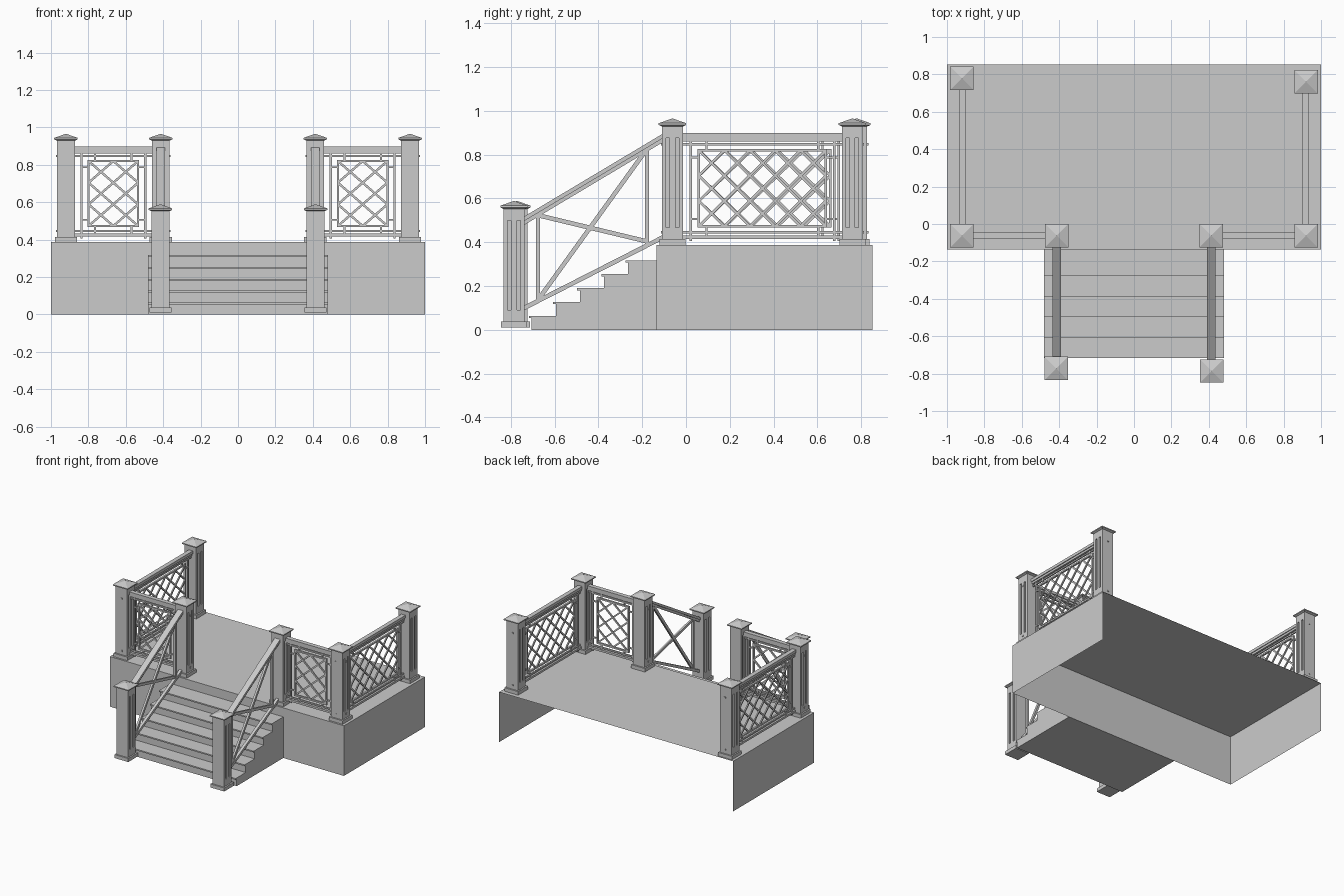
import bpy, bmesh, math
from mathutils import Vector

if "Cube" in bpy.data.objects:
    bpy.data.objects.remove(bpy.data.objects["Cube"])

grey = bpy.data.materials.new("plain_grey")
grey.diffuse_color = (0.6, 0.6, 0.6, 1)
grey.use_nodes = True
grey.node_tree.nodes["Principled BSDF"].inputs["Base Color"].default_value = grey.diffuse_color
X, Y, Z = Vector((1, 0, 0)), Vector((0, 1, 0)), Vector((0, 0, 1))


def finish(name, bm, fix=True):
    if fix:
        bmesh.ops.recalc_face_normals(bm, faces=bm.faces[:])
    me = bpy.data.meshes.new(name)
    bm.to_mesh(me)
    bm.free()
    me.materials.append(grey)
    ob = bpy.data.objects.new(name, me)
    bpy.context.collection.objects.link(ob)
    return ob


def bar(bm, a, b, n, wn, wt):
    """Rectangular bar from a to b, wn thick along n and wt thick across."""
    a, b = Vector(a), Vector(b)
    t = (b - a).cross(n).normalized() * wt / 2
    n = n * wn / 2
    rings = [[bm.verts.new(p + s) for s in (n + t, n - t, -n - t, -n + t)] for p in (a, b)]
    bm.faces.new(rings[0])
    bm.faces.new(rings[1][::-1])
    for i in range(4):
        j = (i + 1) % 4
        bm.faces.new((rings[0][j], rings[0][i], rings[1][i], rings[1][j]))


def box(bm, x0, x1, y0, y1, z0, z1):
    ym = (y0 + y1) / 2
    xm = (x0 + x1) / 2
    bar(bm, (xm, ym, z0), (xm, ym, z1), X, x1 - x0, y1 - y0)


# Deck: open shell with top, front and two side walls (no back, no bottom)
bm = bmesh.new()
F, B, H = -0.135, 0.853, 0.387
lo = [bm.verts.new(p) for p in ((-1, B, 0), (-1, F, 0), (1, F, 0), (1, B, 0))]
hi = [bm.verts.new((v.co.x, v.co.y, H)) for v in lo]
for i in range(3):
    bm.faces.new((lo[i], lo[i + 1], hi[i + 1], hi[i]))
bm.faces.new(hi)
finish("deck", bm, False)

# Stairs: stepped side profile with small nosings, extruded across
prof = [(F, 0), (-0.705, 0)]
for i in range(5):
    y, z = -0.705 + 0.11 * i, 0.0635 * (i + 1)
    prof += [(y, z - 0.01), (y - 0.012, z - 0.01), (y - 0.012, z)]
    prof.append((y + 0.11 if i < 4 else F, z))
bm = bmesh.new()
f = bm.faces.new([bm.verts.new((-0.482, y, z)) for y, z in prof])
r = bmesh.ops.extrude_face_region(bm, geom=[f])
bmesh.ops.translate(bm, vec=(0.964, 0, 0), verts=[g for g in r["geom"] if isinstance(g, bmesh.types.BMVert)])
finish("stairs", bm)


def post(name, x, y, z):
    bm = bmesh.new()
    # plinth and core
    box(bm, x - .059, x + .059, y - .059, y + .059, z, z + .027)
    box(bm, x - .038, x + .038, y - .048, y + .048, z + .027, z + .547)
    # raised strips leave two flutes on each side face
    for s in (-1, 1):
        xa, xb = sorted((x + s * .038, x + s * .048))
        box(bm, xa, xb, y - .048, y + .048, z + .027, z + .08)
        box(bm, xa, xb, y - .048, y + .048, z + .49, z + .547)
        for c, w in ((-.0385, .019), (0, .026), (.0385, .019)):
            box(bm, xa, xb, y + c - w / 2, y + c + w / 2, z + .08, z + .49)
    # cap slab with pyramid top
    h = .0625
    rings = []
    for hw, zz in ((.05, .543), (h, .549), (h, .557)):
        rings.append([bm.verts.new((x + sx * hw, y + sy * hw, z + zz))
                      for sx, sy in ((-1, -1), (1, -1), (1, 1), (-1, 1))])
    tip = bm.verts.new((x, y, z + .579))
    bm.faces.new(rings[0][::-1])
    for i in range(4):
        j = (i + 1) % 4
        for k in range(2):
            bm.faces.new((rings[k][i], rings[k][j], rings[k + 1][j], rings[k + 1][i]))
        bm.faces.new((rings[2][i], rings[2][j], tip))
    finish(name, bm)


PY = -0.062
for side, s, yb, yl in (("left", -1, .78, -.772), ("right", 1, .76, -.786)):
    post(side + "_corner_post", s * .92, PY, H)
    post(side + "_gate_post", s * .413, PY, H)
    post(side + "_back_post", s * .92, yb, H)
    post(side + "_stair_post", s * .415, yl, .01)


def railing(name, origin, axis, n, length, cols):
    """Lattice panel between two post centres, axis = running direction."""
    bm = bmesh.new()
    o = Vector(origin)

    def P(u, z):
        return o + axis * u + Z * z

    # top rail, thin rods poking through the posts, bottom rail
    bar(bm, P(.04, .888), P(length - .04, .888), n, .034, .022)
    bar(bm, P(.04, .869), P(length - .04, .869), n, .022, .016)
    bar(bm, P(-.053, .848), P(length + .053, .848), n, .011, .011)
    bar(bm, P(-.053, .445), P(length + .053, .445), n, .011, .011)
    bar(bm, P(.04, .424), P(length - .04, .424), n, .022, .016)
    # outer uprights
    ua, ub = .083, length - .083
    for u in (ua, ub):
        bar(bm, P(u, .405), P(u, .87), n, .011, .011)
    # inner frame with short links to the outer bars
    a, b, c, d = ua + .038, ub - .038, .473, .82
    for z in (c, d):
        bar(bm, P(a - .006, z), P(b + .006, z), n, .014, .012)
    for u in (a, b):
        bar(bm, P(u, c), P(u, d), n, .014, .012)
    for u in (a + .035, b - .035):
        bar(bm, P(u, d), P(u, .86), n, .01, .01)
        bar(bm, P(u, .43), P(u, c), n, .01, .01)
    for z in (c + .033, d - .033):
        bar(bm, P(ua, z), P(a, z), n, .01, .01)
        bar(bm, P(b, z), P(ub, z), n, .01, .01)
    # crossed lattice bars clipped to the frame
    rows = 3
    cw, ch = (b - a) / cols, (d - c) / rows
    for k in range(-rows + 1, cols):
        i0, i1 = max(0, k), min(cols, k + rows)
        for m, off in ((1, .003), (-1, -.003)):
            pts = []
            for i in (i0, i1):
                u = a + i * cw if m > 0 else b - i * cw
                pts.append(P(u, c + (i - k) * ch) + n * off)
            bar(bm, pts[0], pts[1], n, .009, .012)
    finish(name, bm)


railing("left_front_railing", (-.92, PY, 0), X, Y, .507, 2)
railing("right_front_railing", (.413, PY, 0), X, Y, .507, 2)
railing("left_side_railing", (-.915, PY, 0), Y, X, .842, 5)
railing("right_side_railing", (.915, PY, 0), Y, X, .822, 5)

# Sloping stair railings with crossed braces
for side, s in (("left", -1), ("right", 1)):
    bm = bmesh.new()
    x = s * .414

    def sbar(p, q, wn, wt):
        bar(bm, (x, *p), (x, *q), X, wn, wt)

    sbar((-.745, .504), (-.095, .892), .046, .018)   # handrail
    sbar((-.745, .487), (-.095, .875), .026, .02)    # rail under handrail
    sbar((-.745, .097), (-.095, .428), .022, .02)    # lower rail
    sbar((-.676, .135), (-.676, .53), .018, .018)    # uprights
    sbar((-.178, .39), (-.178, .83), .018, .018)
    sbar((-.67, .145), (-.183, .82), .016, .02)      # braces
    sbar((-.67, .522), (-.183, .405), .014, .02)
    finish(side + "_stair_railing", bm)
